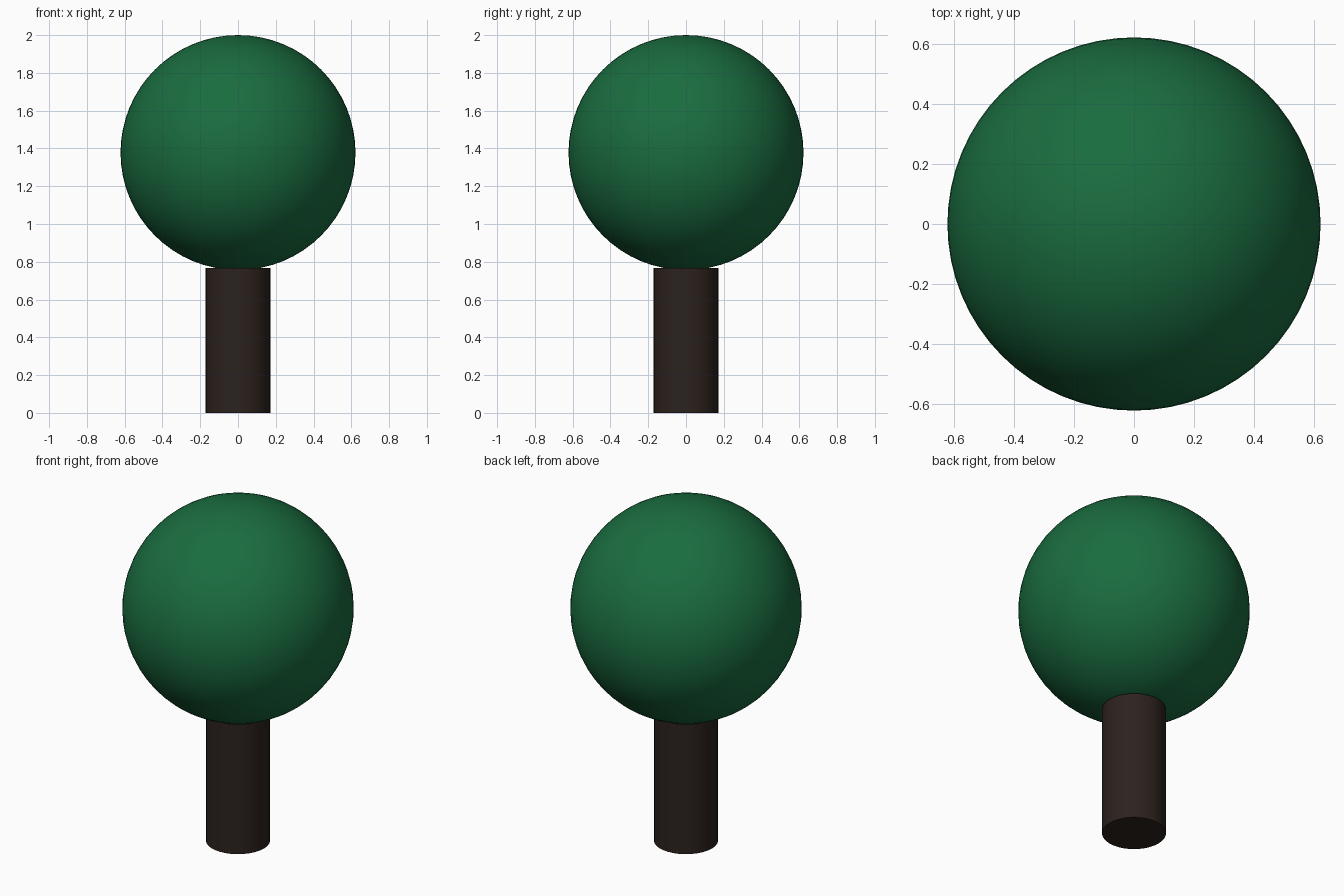
import bpy
import math

if "Cube" in bpy.data.objects:
    bpy.data.objects.remove(bpy.data.objects["Cube"])


def finish(name, color):
    ob = bpy.context.object
    ob.name = name
    mat = bpy.data.materials.new(name + "_material")
    mat.diffuse_color = color
    mat.use_nodes = True
    mat.node_tree.nodes["Principled BSDF"].inputs["Base Color"].default_value = mat.diffuse_color
    ob.data.materials.append(mat)
    bpy.ops.object.shade_smooth_by_angle(angle=math.radians(40))
    return ob


R = 0.622         # foliage radius
TRUNK_R = 0.172
TRUNK_H = 0.768

# Round foliage crown, top at z = 2
bpy.ops.mesh.primitive_uv_sphere_add(segments=64, ring_count=32, radius=R,
                                     location=(0, 0, 2 - R))
finish("foliage", (0.01, 0.15, 0.05, 1))

# Straight trunk, just reaching into the underside of the crown
bpy.ops.mesh.primitive_cylinder_add(vertices=32, radius=TRUNK_R, depth=TRUNK_H,
                                    location=(0, 0, TRUNK_H / 2))
finish("trunk", (0.025, 0.016, 0.013, 1))
